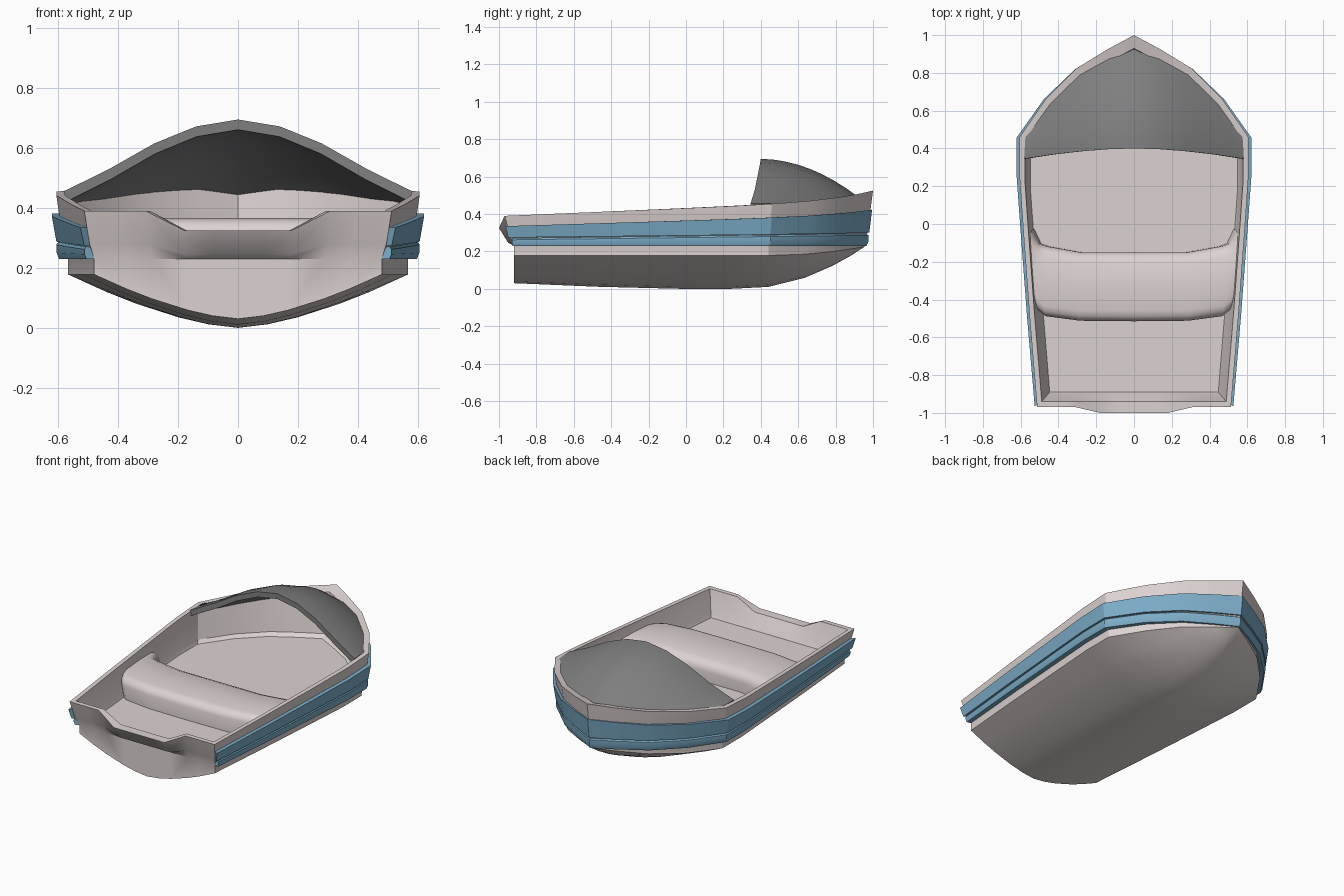
import bpy, bmesh, math

if "Cube" in bpy.data.objects:
    bpy.data.objects.remove(bpy.data.objects["Cube"])

# Half plan of the gunwale (x, y), stern to bow
PLAN = [(.513, -.97), (.552, -.5), (.585, -.05), (.606, .25), (.606, .46),
        (.465, .665), (.303, .825), (.14, .925), (0, 1)]
TS = [0, .175, .35, .6, .777, 1]     # samples across the half hull


def station(i):
    return (PLAN[i][1] + .97) / 1.97


def level(i, scale, y0, y1, z0, rise=0, kick=0):
    """Point on a scaled copy of the plan, with sheer toward the bow."""
    t = station(i)
    return (PLAN[i][0] * scale, y0 + (y1 - y0) * t, z0 + rise * t + kick * t ** 8)


def make(name, grids, color=None, caps=False, angle=32):
    """Skin grids of points, mirror across x, weld and shade."""
    bm = bmesh.new()
    for rows in grids:
        for side in (1, -1):
            vs = [[bm.verts.new((x * side, y, z)) for x, y, z in r] for r in rows]
            for a, b in zip(vs, vs[1:]):
                for k in range(len(a) - 1):
                    bm.faces.new((a[k], a[k + 1], b[k + 1], b[k]))
            if caps:
                bm.faces.new(vs[0][:-1])
    bmesh.ops.remove_doubles(bm, verts=bm.verts, dist=.0008)
    bmesh.ops.dissolve_degenerate(bm, edges=bm.edges, dist=.0001)
    bmesh.ops.recalc_face_normals(bm, faces=bm.faces)
    me = bpy.data.meshes.new(name)
    bm.to_mesh(me)
    bm.free()
    ob = bpy.data.objects.new(name, me)
    bpy.context.collection.objects.link(ob)
    if color:
        mat = bpy.data.materials.get(color[0]) or bpy.data.materials.new(color[0])
        mat.diffuse_color = (*color[1], 1)
        mat.use_nodes = True
        mat.node_tree.nodes["Principled BSDF"].inputs["Base Color"].default_value = mat.diffuse_color
        me.materials.append(mat)
    bpy.ops.object.select_all(action='DESELECT')
    ob.select_set(True)
    bpy.context.view_layer.objects.active = ob
    bpy.ops.object.shade_smooth_by_angle(angle=math.radians(angle))
    return ob


PALE = ("pale_hull", (.72, .65, .64))
BLUE = ("blue_trim", (.20, .41, .57))
DARK = ("dark_canopy", (.21, .21, .21))
FLOOR = .235


# Hull: bottom, sides, gunwale, inner wall and floor in one skin
def hull_section(i):
    t = station(i)
    cx, cy, _ = level(i, .935, -.92, .955, 0)
    cz = .178 + .047 * max(0, (t - .72) / .28) ** 2
    kz = .225 * max(0, (cy - .3) / .655) ** 2 + .03 * (max(0, -cy) / .92) ** 1.5
    wide = .035 * min(1, max(0, (t - .24) / .2))      # steeper walls ahead of the bench
    pts = [(cx * u, cy, kz + (cz - kz) * u ** 1.55) for u in TS]
    pts += [level(i, .935, -.92, .955, .23),
            level(i, .965, -.94, .97, .28, .02),
            level(i, 1, -.97, 1, .39, .083, .052),
            level(i, .952, -.94, .93, .39, .083, .03),
            level(i, .885 + wide, -.90, .88, FLOOR + .02),
            level(i, .87 + wide, -.89, .85, FLOOR)]
    x, y, z = pts[-1]
    return pts + [(0, y, z)]


# Transom with the lowered, bulging motor notch
def transom_column(k):
    u = TS[k]
    mid = k < 3
    top, out = (.325, -1) if mid else (.39, -.97)
    w = .513 * u
    return [(w * .935, -.92, .03 + .148 * u ** 1.55),
            (w * .935, -.92, .23),
            (w * .965, -.95 if mid else -.94, .245 if mid else .28),
            (w, out, top),
            (w * .952, -.94, top),
            (w * .885, -.90, FLOOR + .02),
            (w * .87, -.89, FLOOR)]


make("hull", [[hull_section(i) for i in range(9)],
              [transom_column(k) for k in range(6)]], PALE)


# Blue rubbing bands around the hull
def band(name, profile):
    rows = [[level(i, *p) for p in profile + profile[:1]] for i in range(9)]
    make(name, [rows], BLUE, caps=True)


band("upper_band", [(.965, -.945, .95, .335, .06, .02), (1.025, -.965, .995, .335, .06, .028),
                    (1.0, -.95, .98, .274, .022, .004), (.96, -.93, .94, .274, .022, .004)])
band("lower_band", [(.955, -.92, .94, .270, .025), (.985, -.928, .965, .271, .024),
                    (.998, -.93, .975, .262, .024), (.998, -.93, .975, .245, .008),
                    (.985, -.928, .965, .229), (.93, -.92, .94, .229)])


# Bench across the middle, with corners flaring into the walls
def bench_section(x, yb, yf):
    prof = [(yb, .225), (yb, .32), (yb + .008, .34), (yb + .025, .356), (yb + .055, .364),
            ((yb + yf) / 2, .366), (yf - .06, .361), (yf - .025, .347),
            (yf - .006, .327), (yf, .30), (yf, .225)]
    return [(x * (.95 + .05 * (z - .225) / .14), y, z) for y, z in prof]


make("bench", [[bench_section(*s) for s in
                [(0, -.515, -.15), (.29, -.512, -.15), (.475, -.488, -.118),
                 (.515, -.455, -.105), (.535, -.415, -.065), (.552, -.39, -.03)]]], PALE, angle=40)


# Bow canopy: arched back rim swept forward to the bow outline
RIM = [((.582, .345, .455), (.575, .46, .455)), ((.43, .368, .53), (.444, .645, .464)),
       ((.28, .385, .615), (.288, .795, .48)), ((.14, .396, .672), (.133, .885, .488)),
       ((0, .40, .695), (0, .925, .488))]


def canopy_column(a, b, n=8):
    outer, inner = [], []
    for k in range(n + 1):
        s = k / n
        x, y, z = [a[j] + (b[j] - a[j]) * s for j in range(3)]
        z += .24 * (a[2] - b[2]) * 4 * s * (1 - s)
        outer.append((x, y, z))
        inner.append((x * .985, y, z - .034 - .015 * s))
    return outer + inner[::-1] + outer[:1]


make("bow_canopy", [[canopy_column(a, b) for a, b in RIM]], DARK, caps=True, angle=40)
